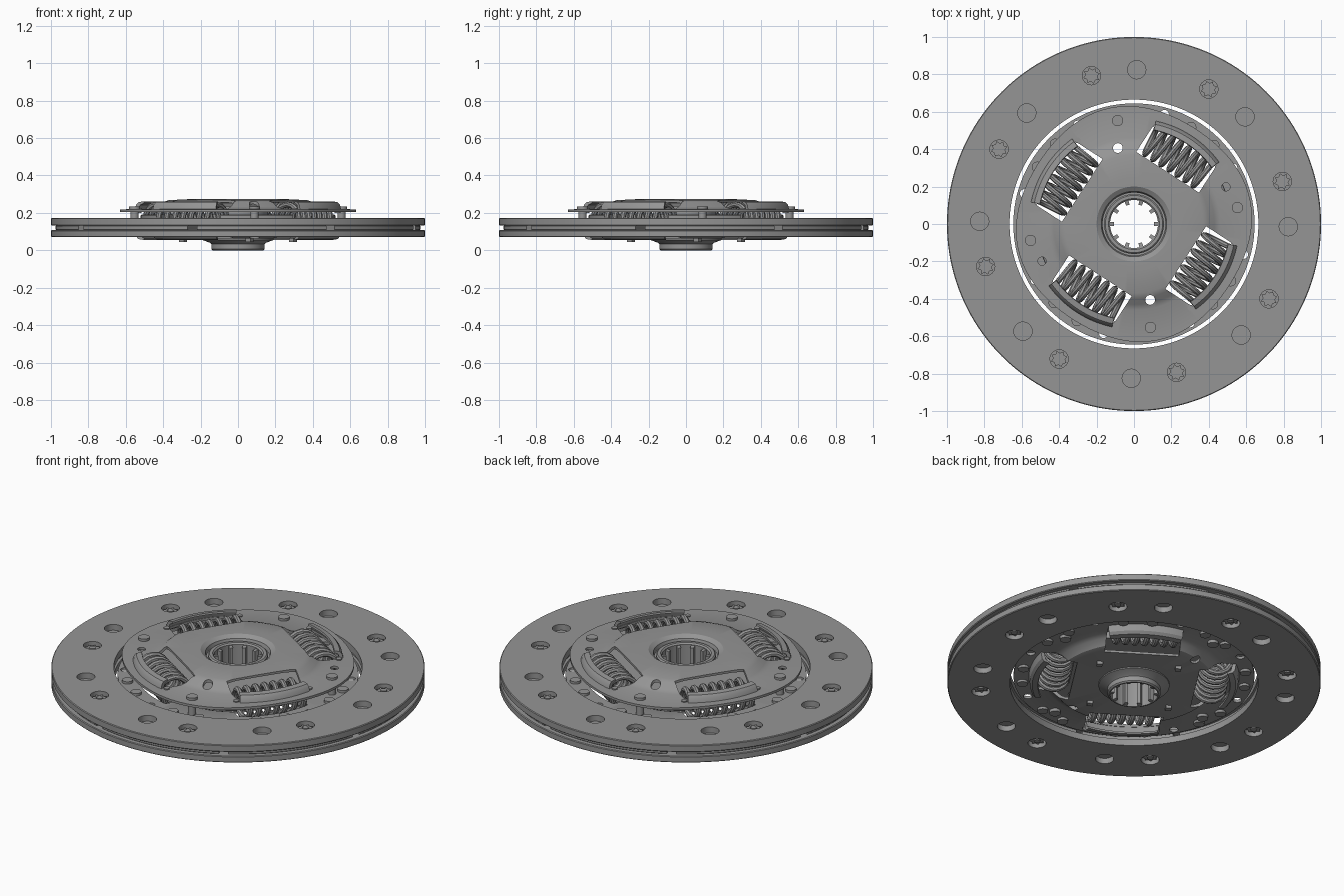
import bpy, bmesh
from math import radians, sin, cos, pi, tau
from mathutils import Matrix, Vector

if "Cube" in bpy.data.objects:
    bpy.data.objects.remove(bpy.data.objects["Cube"])

steel = bpy.data.materials.new("steel_grey")
steel.use_nodes = True
GREY = (0.3, 0.3, 0.3, 1)
steel.diffuse_color = GREY
steel.node_tree.nodes["Principled BSDF"].inputs["Base Color"].default_value = GREY

SPRING_ANGLES = [57 + 90 * k for k in range(4)]
PLAIN_ANGLES = [-1 + 45 * k for k in range(8)]
STAR_ANGLES = [16 + 45 * k for k in range(8)]


def finish(bm, name):
    bmesh.ops.recalc_face_normals(bm, faces=bm.faces)
    mesh = bpy.data.meshes.new(name)
    bm.to_mesh(mesh)
    bm.free()
    return place(mesh, name)


def place(mesh, name):
    mesh.materials.clear()
    mesh.materials.append(steel)
    mesh.polygons.foreach_set("use_smooth", [True] * len(mesh.polygons))
    mesh.set_sharp_from_angle(angle=radians(30))
    obj = bpy.data.objects.new(name, mesh)
    bpy.context.scene.collection.objects.link(obj)
    return obj


def polar(r, degrees, z=0.0):
    a = radians(degrees)
    return Vector((r * cos(a), r * sin(a), z))


def revolve(bm, profile, start=0, span=360, steps=128, wobble=None):
    """Turn a closed (r, z) profile about the z axis."""
    full = span == 360
    rows = []
    for i in range(steps if full else steps + 1):
        a = start + span * i / steps
        rows.append([bm.verts.new(polar(r + (wobble(a, r) if wobble else 0), a, z))
                     for r, z in profile])
    n = len(profile)
    for i in range(steps):
        p, q = rows[i], rows[(i + 1) % len(rows)]
        for j in range(n):
            k = (j + 1) % n
            bm.faces.new((p[j], q[j], q[k], p[k]))
    if not full:
        bm.faces.new(rows[0])
        bm.faces.new(rows[-1])


def prism(bm, points, z0, z1):
    low = [bm.verts.new((p[0], p[1], z0)) for p in points]
    high = [bm.verts.new((p[0], p[1], z1)) for p in points]
    bm.faces.new(low[::-1])
    bm.faces.new(high)
    for i in range(len(low)):
        j = (i + 1) % len(low)
        bm.faces.new((low[i], low[j], high[j], high[i]))


def disc(bm, r, angle, radius, z0, z1, sides=24, star=0.0):
    c = polar(r, angle)
    prism(bm, [c + polar(radius * (1 - star * (i % 2)), angle + 360 * i / sides)
               for i in range(sides)], z0, z1)


def window(bm, angle):
    """Spring opening: straight inner edge, arched outer edge."""
    pts = [Vector((0.33, 0.2, 0)), Vector((0.33, -0.2, 0))]
    pts += [polar(0.54, -21.7 + 43.4 * i / 12) for i in range(13)]
    turn = Matrix.Rotation(radians(angle), 3, 'Z')
    prism(bm, [turn @ p for p in pts], -0.2, 0.6)


def cut(obj, cutter_bm):
    cutter = finish(cutter_bm, "cutter")
    cutter.hide_render = True
    mod = obj.modifiers.new("cut", 'BOOLEAN')
    mod.operation, mod.solver, mod.object = 'DIFFERENCE', 'EXACT', cutter
    graph = bpy.context.evaluated_depsgraph_get()
    mesh = bpy.data.meshes.new_from_object(obj.evaluated_get(graph))
    name = obj.name
    bpy.data.objects.remove(obj)
    bpy.data.objects.remove(cutter)
    return place(mesh, name)


def ring_profile(r0, r1, z0, z1, c=0.004):
    return [(r0, z0), (r1 - c, z0), (r1, z0 + c), (r1, z1 - c), (r1 - c, z1), (r0, z1)]


# Friction rings with rivet holes
for name, z0, z1 in (("lower_friction_ring", 0.07, 0.108), ("upper_friction_ring", 0.132, 0.173)):
    bm = bmesh.new()
    revolve(bm, ring_profile(0.665, 1.0, z0, z1), steps=160)
    holes = bmesh.new()
    for a in PLAIN_ANGLES + STAR_ANGLES:
        disc(holes, 0.825, a, 0.049, 0, 0.3)
    cut(finish(bm, name), holes)

# Cushion segments between the rings
bm = bmesh.new()
for k in range(8):
    revolve(bm, ring_profile(0.68, 0.975, 0.107, 0.133), -13 + 45 * k, 42, 16)
finish(bm, "cushion_segments")

# Ring rivets: flared star on one side, plain head on the other
bm = bmesh.new()
for stars, plains, top, head in ((STAR_ANGLES, PLAIN_ANGLES, 0.155, 0.14),
                                 (PLAIN_ANGLES, STAR_ANGLES, 0.088, 0.1)):
    for a in stars:
        disc(bm, 0.825, a, 0.045, 0.12, top, 16, 0.3)
        disc(bm, 0.825, a, 0.018, 0.12, top + (0.006 if top > 0.12 else -0.006), 12)
    for a in plains:
        disc(bm, 0.825, a, 0.046, 0.12, head)
finish(bm, "ring_rivets")

# Carrier plate, dished downwards in the middle
bm = bmesh.new()
revolve(bm, [(0.19, 0.062), (0.4, 0.062), (0.43, 0.07), (0.46, 0.1), (0.49, 0.112), (0.645, 0.112),
             (0.645, 0.128), (0.48, 0.128), (0.45, 0.115), (0.42, 0.085), (0.4, 0.076), (0.19, 0.076)])
holes = bmesh.new()
for a in SPRING_ANGLES:
    window(holes, a)
for k in range(8):
    disc(holes, 0.608, 29.5 + 45 * k, 0.024, 0, 0.3, 16)
for a in (102, 282):
    disc(holes, 0.415, a, 0.026, 0, 0.3)
cut(finish(bm, "carrier_plate"), holes)

# Rivets around the carrier rim
bm = bmesh.new()
for k in range(8):
    for step in (15, 30):
        disc(bm, 0.6, 29.5 + 45 * k + step, 0.029, 0.098, 0.142, 20)
finish(bm, "rim_rivets")

# Domed cover plate, slightly squared outline
bm = bmesh.new()
revolve(bm, [(0.168, 0.235), (0.175, 0.258), (0.2, 0.274), (0.25, 0.274), (0.37, 0.268), (0.4, 0.258),
             (0.43, 0.232), (0.46, 0.221), (0.62, 0.219), (0.62, 0.205), (0.45, 0.207), (0.42, 0.22),
             (0.39, 0.246), (0.36, 0.256), (0.2, 0.26), (0.186, 0.25), (0.18, 0.235)],
        wobble=lambda a, r: 0.014 * cos(radians(4 * (a - 12))) if r > 0.5 else 0)
holes = bmesh.new()
for a in SPRING_ANGLES:
    window(holes, a)
for a in (102, 282):
    disc(holes, 0.415, a, 0.026, 0, 0.4)
for a in (22, 202):
    disc(holes, 0.53, a, 0.022, 0.15, 0.4)
cut(finish(bm, "cover_plate"), holes)

# Arched lips holding the springs, above and below
for name, base, tip in (("upper_spring_lips", 0.21, 0.262), ("lower_spring_lips", 0.122, 0.055)):
    d = 0.01 if tip > base else -0.01
    bm = bmesh.new()
    for a in SPRING_ANGLES:
        revolve(bm, [(0.565, base), (0.558, tip - 2 * d), (0.545, tip - d / 2), (0.515, tip),
                     (0.512, tip - d), (0.535, tip - 2 * d), (0.545, base)], a - 21, 42, 20)
    finish(bm, name)

# Small relief bumps at the window corners
bm = bmesh.new()
for a in SPRING_ANGLES:
    for side in (-23, 23):
        disc(bm, 0.54, a + side, 0.016, 0.2, 0.226, 16)
finish(bm, "corner_bumps")

# Stop pins joining cover and carrier
bm = bmesh.new()
for k in range(4):
    a = 9 + 90 * k
    disc(bm, 0.56, a, 0.022, 0.1, 0.22, 20)
    disc(bm, 0.56, a, 0.03, 0.205, 0.234, 20)
    disc(bm, 0.56, a, 0.03, 0.095, 0.12, 20)
    disc(bm, 0.3, a + 3, 0.022, 0.045, 0.07, 4)
finish(bm, "stop_pins")

# Drive flange inside the disc
bm = bmesh.new()
revolve(bm, ring_profile(0.14, 0.52, 0.15, 0.19))
holes = bmesh.new()
for a in SPRING_ANGLES:
    window(holes, a)
for a in (102, 282):
    disc(holes, 0.415, a, 0.026, 0, 0.3)
cut(finish(bm, "drive_flange"), holes)

# Splined hub
bm = bmesh.new()
revolve(bm, [(0.128, 0.0), (0.135, 0.0), (0.142, 0.007), (0.142, 0.034), (0.15, 0.04), (0.19, 0.055),
             (0.19, 0.08), (0.16, 0.09), (0.16, 0.245), (0.153, 0.252), (0.136, 0.252), (0.128, 0.244)], steps=80)
for k in range(10):
    revolve(bm, [(0.106, 0.008), (0.131, 0.003), (0.131, 0.24), (0.106, 0.235)], 36 * k - 5, 10, 2)
finish(bm, "splined_hub")

# Coil springs
TURNS, STEPS = 7, 16
for n, angle in enumerate(SPRING_ANGLES):
    curve = bpy.data.curves.new("coil_path", 'CURVE')
    curve.dimensions = '3D'
    curve.bevel_depth = 0.0155
    curve.bevel_resolution = 2
    curve.use_fill_caps = True
    spline = curve.splines.new('POLY')
    count = TURNS * STEPS + 1
    spline.points.add(count - 1)
    turn = Matrix.Rotation(radians(angle), 3, 'Z')
    for i, pt in enumerate(spline.points):
        t = tau * i / STEPS
        p = Vector((0.425 + 0.08 * cos(t), -0.18 + 0.36 * i / (count - 1), 0.165 + 0.08 * sin(t)))
        pt.co = (*(turn @ p), 1)
    path = bpy.data.objects.new("coil_path", curve)
    bpy.context.scene.collection.objects.link(path)
    graph = bpy.context.evaluated_depsgraph_get()
    mesh = bpy.data.meshes.new_from_object(path.evaluated_get(graph))
    bpy.data.objects.remove(path)
    place(mesh, f"coil_spring_{n + 1}")
